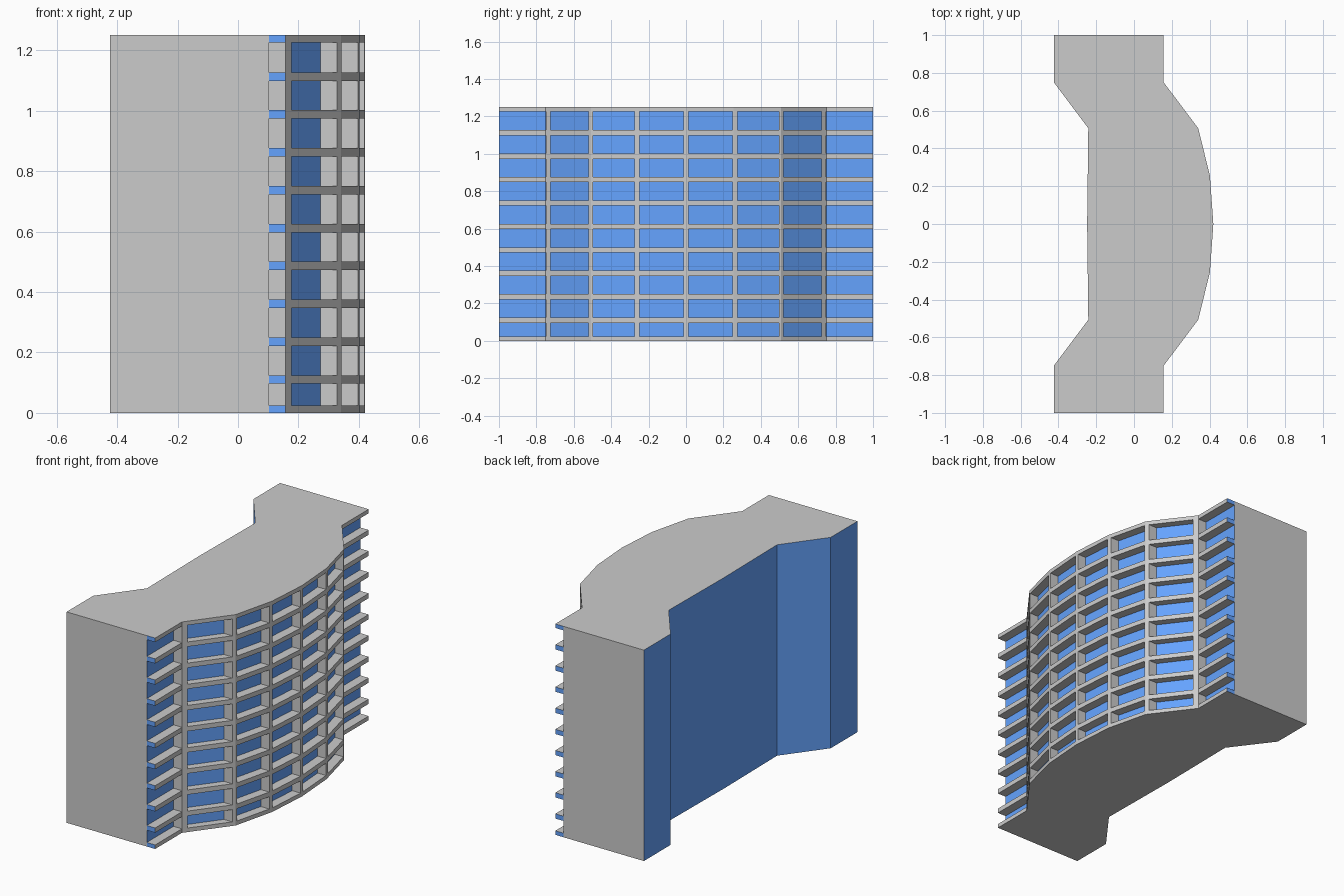
import bpy, bmesh

if "Cube" in bpy.data.objects:
    bpy.data.objects.remove(bpy.data.objects["Cube"])

H, DEPTH = 1.25, 0.055
# front edge in plan (y, x), half of it, and the rear edge
FRONT_HALF = [(1.0, 0.157), (0.75, 0.157), (0.507, 0.34), (0.255, 0.402), (0.0, 0.42)]
REAR_HALF = [(1.0, -0.424), (0.75, -0.424), (0.507, -0.242), (0.0, -0.248)]

glass = bpy.data.materials.new("blue_glass")
glass.diffuse_color = (0.13, 0.37, 1.0, 1)
glass.use_nodes = True
glass.node_tree.nodes["Principled BSDF"].inputs["Base Color"].default_value = glass.diffuse_color
grey = bpy.data.materials.new("concrete")
grey.diffuse_color = (0.8, 0.8, 0.8, 1)
grey.use_nodes = True
grey.node_tree.nodes["Principled BSDF"].inputs["Base Color"].default_value = grey.diffuse_color


def mirrored(half):
    """Full edge running from y=-1 to y=+1."""
    return [(-y, x) for y, x in half] + half[-2::-1]


FRONT, REAR = mirrored(FRONT_HALF), mirrored(REAR_HALF)


def front_x(y):
    for (y0, x0), (y1, x1) in zip(FRONT, FRONT[1:]):
        if y0 <= y <= y1:
            return x0 + (x1 - x0) * (y - y0) / (y1 - y0)


def prism(bm, outline, z0, z1, is_glass=lambda a, b: False):
    """Extrude an (x, y) outline; side walls chosen by is_glass turn blue."""
    lo = [bm.verts.new((x, y, z0)) for x, y in outline]
    hi = [bm.verts.new((x, y, z1)) for x, y in outline]
    bm.faces.new(lo[::-1])
    bm.faces.new(hi)
    n = len(outline)
    for i in range(n):
        j = (i + 1) % n
        f = bm.faces.new((lo[i], lo[j], hi[j], hi[i]))
        f.material_index = int(is_glass(outline[i], outline[j]))


def finish(name, bm):
    bmesh.ops.recalc_face_normals(bm, faces=bm.faces)
    me = bpy.data.meshes.new(name)
    bm.to_mesh(me)
    bm.free()
    me.materials.append(grey)
    me.materials.append(glass)
    bpy.context.collection.objects.link(bpy.data.objects.new(name, me))


def end_wall(a, b):
    return abs(a[1] - b[1]) < 1e-5 and abs(abs(a[1]) - 1) < 1e-5


# main block: glazed front and rear, plain end walls, flat roof
bm = bmesh.new()
body = [(x - DEPTH, y) for y, x in FRONT] + [(x, y) for y, x in REAR[::-1]]
prism(bm, body, 0, H, lambda a, b: not end_wall(a, b))
finish("building_body", bm)

# floor bands projecting from the front glazing, with blue ends
bands = [(0, 0.024)]
bands += [(0.1105 + 0.1253 * k - 0.014, 0.1105 + 0.1253 * k + 0.014) for k in range(9)]
bands += [(H - 0.024, H)]
bm = bmesh.new()
strip = [(x, y) for y, x in FRONT] + [(x - DEPTH, y) for y, x in FRONT[::-1]]
for z0, z1 in bands:
    prism(bm, strip, z0, z1, end_wall)
finish("floor_bands", bm)

# vertical fins between the floor bands
bm = bmesh.new()
for yc in (-0.737, -0.51, -0.262, 0, 0.262, 0.51, 0.737):
    ys = [yc - 0.0125] + [y for y, _ in FRONT if abs(y - yc) < 0.012] + [yc + 0.0125]
    fin = [(front_x(y), y) for y in ys] + [(front_x(y) - DEPTH, y) for y in ys[::-1]]
    for (_, z0), (z1, _) in zip(bands, bands[1:]):
        prism(bm, fin, z0, z1)
finish("vertical_fins", bm)
